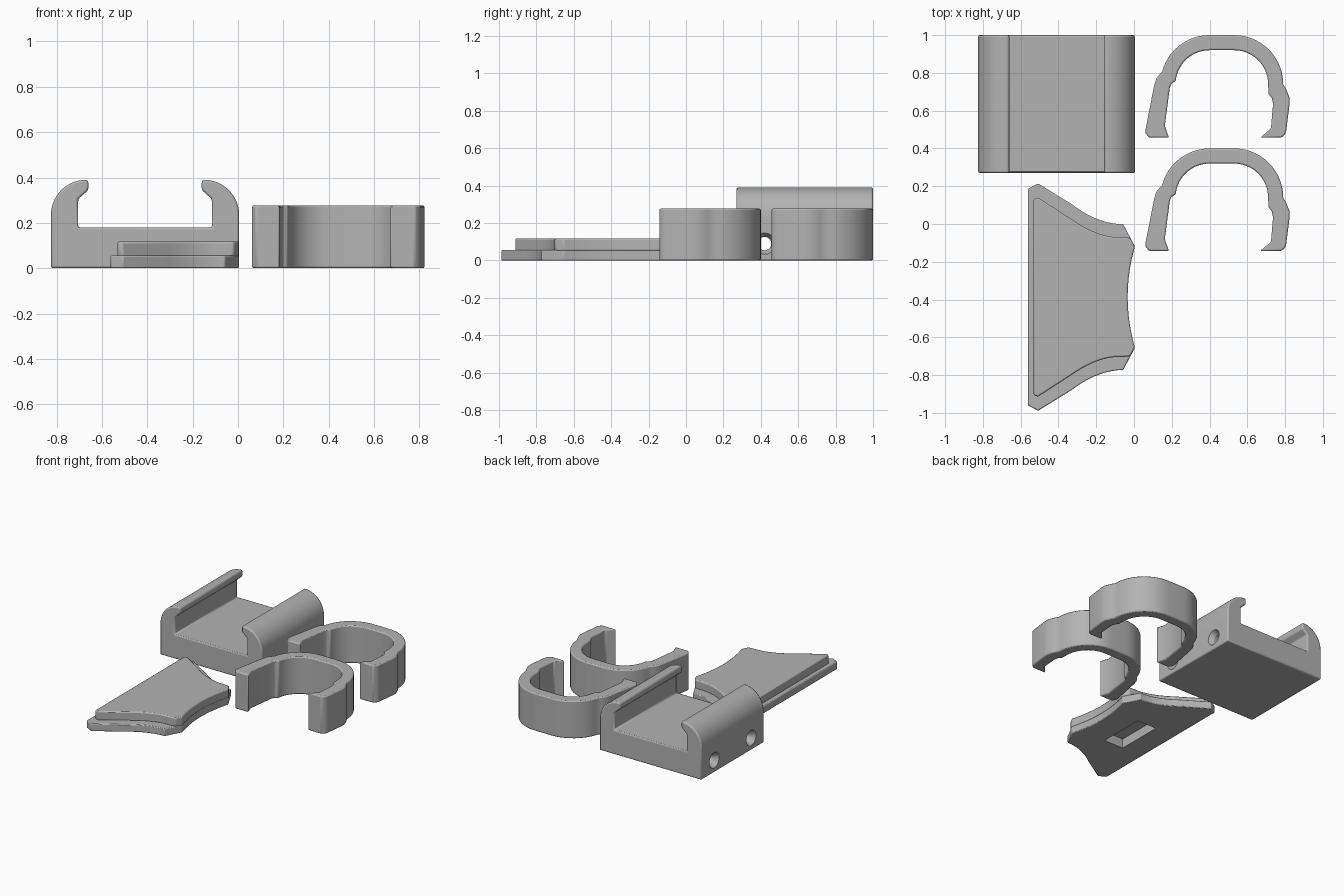
import bpy, bmesh, math
from mathutils import Matrix, Vector

if "Cube" in bpy.data.objects:
    bpy.data.objects.remove(bpy.data.objects["Cube"])

grey = bpy.data.materials.new("plain_grey")
grey.diffuse_color = (0.45, 0.45, 0.45, 1)
grey.use_nodes = True
grey.node_tree.nodes["Principled BSDF"].inputs["Base Color"].default_value = grey.diffuse_color


def arc(cx, cy, r, a0, a1, n):
    return [(cx + r * math.cos(math.radians(a0 + (a1 - a0) * i / n)),
             cy + r * math.sin(math.radians(a0 + (a1 - a0) * i / n))) for i in range(n + 1)]


def bezier(p0, p1, p2, n=8):
    p0, p1, p2 = Vector(p0), Vector(p1), Vector(p2)
    return [tuple(p0 * (1 - t) ** 2 + p1 * 2 * t * (1 - t) + p2 * t * t)
            for t in (i / n for i in range(n + 1))]


def add(name, bm):
    bmesh.ops.recalc_face_normals(bm, faces=bm.faces)
    me = bpy.data.meshes.new(name)
    bm.to_mesh(me)
    bm.free()
    ob = bpy.data.objects.new(name, me)
    bpy.context.collection.objects.link(ob)
    me.materials.append(grey)
    return ob


def extrude(name, outline, a, b, axis="Z", bevel=0.0):
    """Prism from a closed outline; axis Z uses (x, y), axis Y uses (x, z)."""
    place = (lambda p, d: (p[0], p[1], d)) if axis == "Z" else (lambda p, d: (p[0], d, p[1]))
    bm = bmesh.new()
    face = bm.faces.new([bm.verts.new(place(p, a)) for p in outline])
    new = bmesh.ops.extrude_face_region(bm, geom=[face])["geom"]
    step = Vector(place((0, 0), b - a))
    bmesh.ops.translate(bm, vec=step, verts=[v for v in new if isinstance(v, bmesh.types.BMVert)])
    ob = add(name, bm)
    if bevel:
        mod = ob.modifiers.new("rounded_edges", "BEVEL")
        mod.width, mod.segments, mod.angle_limit = bevel, 2, math.radians(40)
    return ob


def smooth(ob):
    bpy.ops.object.select_all(action="DESELECT")
    ob.select_set(True)
    bpy.context.view_layer.objects.active = ob
    bpy.ops.object.shade_smooth_by_angle(angle=math.radians(32))


def cut(ob, cutter):
    mod = ob.modifiers.new("cut", "BOOLEAN")
    mod.operation, mod.solver, mod.object = "DIFFERENCE", "EXACT", cutter
    cutter.hide_render = True
    cutter.hide_set(True)


# Cradle: base with two inward hooks
CX = -0.41
half = [(0.415, 0.0)] + arc(0.26, 0.235, 0.155, 0, 90, 14) + [
    (0.25, 0.385), (0.25, 0.345), (0.295, 0.305), (0.295, 0.18)]
profile = [(CX + u, z) for u, z in half] + [(CX - u, z) for u, z in reversed(half)]
cradle = extrude("cradle", profile, 0.27, 1.0, "Y", 0.009)
smooth(cradle)

# Cross holes through the cradle base, widened at both ends
for y in (0.42, 0.85):
    bm = bmesh.new()
    rings = []
    for x, r in ((-0.43, 0.066), (-0.38, 0.036), (0.38, 0.036), (0.43, 0.066)):
        rings.append([bm.verts.new((CX + x, y + p[0], 0.09 + p[1]))
                      for p in arc(0, 0, r, 0, 360, 24)[:-1]])
    for a, b in zip(rings, rings[1:]):
        for i in range(24):
            bm.faces.new((a[i], a[i - 1], b[i - 1], b[i]))
    bm.faces.new(rings[0])
    bm.faces.new(rings[-1])
    cut(cradle, add("hole_cutter", bm))

# Two open clips
clip = (arc(0.53, 0.74, 0.26, 0, 90, 14) + arc(0.40, 0.74, 0.26, 90, 165, 12)
        + [(0.138, 0.795), (0.118, 0.77), (0.107, 0.735), (0.062, 0.505), (0.062, 0.48),
           (0.08, 0.457), (0.185, 0.457), (0.163, 0.52), (0.19, 0.725), (0.20, 0.745), (0.221, 0.757)]
        + arc(0.40, 0.74, 0.18, 170, 90, 13) + arc(0.53, 0.74, 0.18, 90, 0, 14)
        + [(0.712, 0.69), (0.73, 0.665), (0.736, 0.635), (0.725, 0.505), (0.668, 0.457),
           (0.78, 0.457), (0.80, 0.475), (0.806, 0.495), (0.823, 0.63), (0.823, 0.67), (0.805, 0.715)])
for name, dy in (("back_clip", 0.0), ("front_clip", -0.6)):
    smooth(extrude(name, [(x, y + dy) for x, y in clip], 0.0, 0.277, "Z", 0.008))

# Stepped plate, mirrored about its middle line
MY = -0.387
waist = bezier((0.005, 0.268), (-0.072, 0.0), (0.005, -0.268), 16)[1:-1]


def plate_outline(half):
    return half + [(x, 2 * MY - y) for x, y in reversed(half)] + [(x, MY - y) for x, y in waist]


base = [(0.005, -0.119), (-0.058, 0.0)] + bezier((-0.085, 0.0), (-0.21, 0.012), (-0.33, 0.105)) + [
    (-0.508, 0.215), (-0.562, 0.186)]
upper = [(0.005, -0.119), (-0.02, -0.074), (-0.06, -0.07)] + bezier(
    (-0.10, -0.07), (-0.21, -0.06), (-0.33, 0.025)) + [(-0.505, 0.138), (-0.522, 0.138), (-0.532, 0.125)]
plate_base = extrude("plate_base", plate_outline(base), 0.0, 0.056, "Z", 0.006)
plate_top = extrude("plate_top", plate_outline(upper), 0.05, 0.118, "Z", 0.008)

# Rectangular pocket under the plate
bm = bmesh.new()
bmesh.ops.create_cube(bm, size=1, matrix=Matrix.Translation((-0.31, -0.41, 0.0))
                      @ Matrix.Diagonal((0.16, 0.35, 0.14, 1)))
pocket = add("pocket_cutter", bm)
for ob in (plate_base, plate_top):
    smooth(ob)
    cut(ob, pocket)
